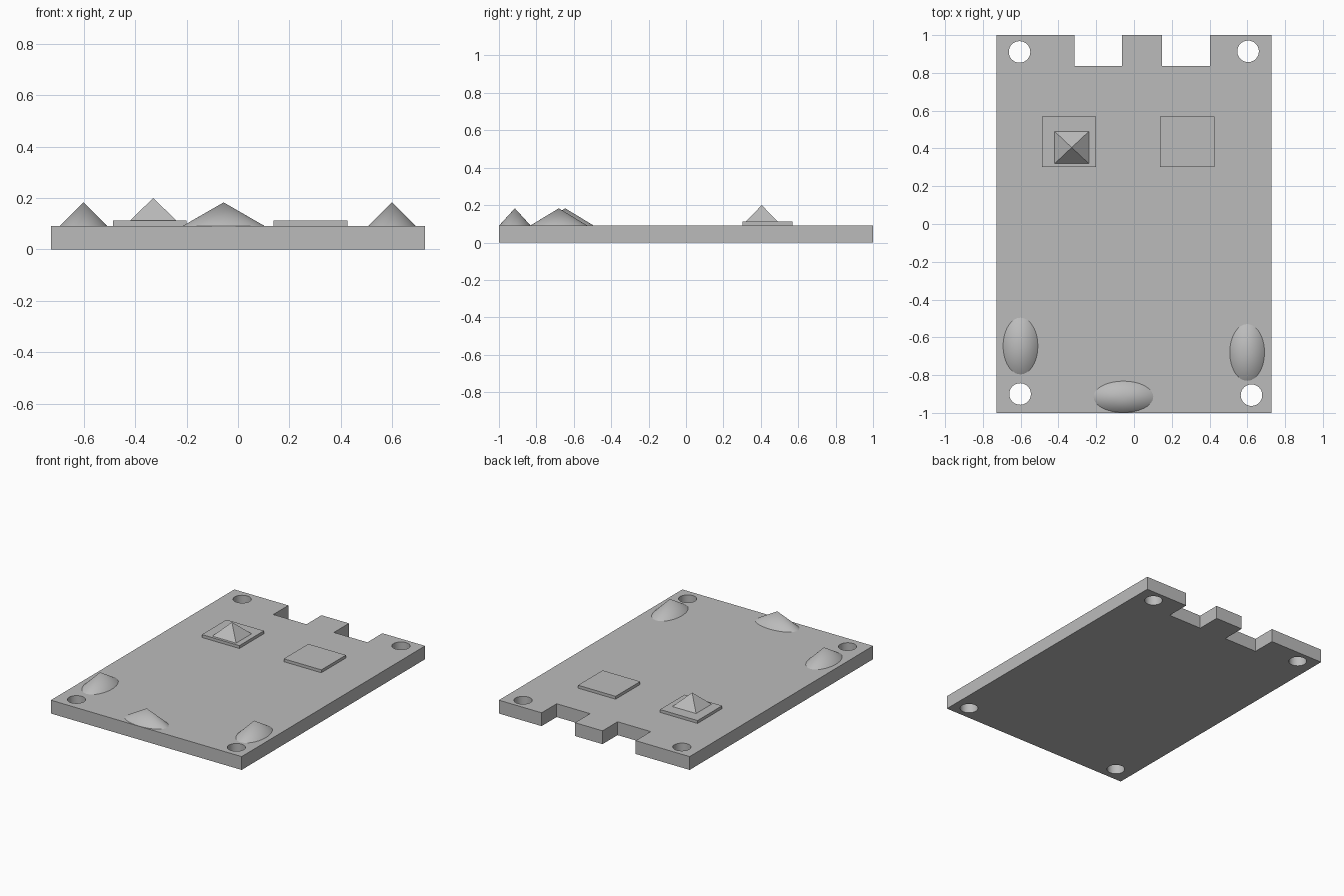
import bpy
import bmesh
from math import radians

cube = bpy.data.objects.get("Cube")
if cube:
    bpy.data.objects.remove(cube, do_unlink=True)

THICK = 0.092     # plate top
PAD_TOP = 0.112   # raised pad top

grey = bpy.data.materials.new("plain grey")
grey.use_nodes = True
grey.diffuse_color = (0.5, 0.5, 0.5, 1)
grey.node_tree.nodes["Principled BSDF"].inputs["Base Color"].default_value = (0.5, 0.5, 0.5, 1)


def finish(name, bm):
    bmesh.ops.recalc_face_normals(bm, faces=bm.faces)
    mesh = bpy.data.meshes.new(name)
    bm.to_mesh(mesh)
    bm.free()
    mesh.materials.append(grey)
    obj = bpy.data.objects.new(name, mesh)
    bpy.context.collection.objects.link(obj)
    return obj


def activate(obj):
    bpy.ops.object.select_all(action='DESELECT')
    obj.select_set(True)
    bpy.context.view_layer.objects.active = obj


def prism(name, outline, z0, z1):
    bm = bmesh.new()
    face = bm.faces.new([bm.verts.new((x, y, z0)) for x, y in outline])
    up = bmesh.ops.extrude_face_region(bm, geom=[face])["geom"]
    verts = [v for v in up if isinstance(v, bmesh.types.BMVert)]
    bmesh.ops.translate(bm, verts=verts, vec=(0, 0, z1 - z0))
    return finish(name, bm)


def box(name, x0, x1, y0, y1, z0, z1):
    return prism(name, [(x0, y0), (x1, y0), (x1, y1), (x0, y1)], z0, z1)


def cone(name, x, y, rx, ry, z0, z1, sides=48, tip=0):
    bm = bmesh.new()
    bmesh.ops.create_cone(bm, cap_ends=True, segments=sides,
                          radius1=1, radius2=tip, depth=z1 - z0)
    bmesh.ops.scale(bm, verts=bm.verts, vec=(rx, ry, 1))
    bmesh.ops.translate(bm, verts=bm.verts, vec=(x, y, (z0 + z1) / 2))
    obj = finish(name, bm)
    activate(obj)
    bpy.ops.object.shade_smooth_by_angle(angle=radians(30))
    return obj


# Plate with two notches in the back edge
W, NOTCH = 0.728, 0.836
outline = [(-W, -1), (W, -1), (W, 1)]
for left, right in ((0.147, 0.402), (-0.316, -0.063)):
    outline += [(right, 1), (right, NOTCH), (left, NOTCH), (left, 1)]
outline.append((-W, 1))
plate = prism("base_plate", outline, 0, THICK)

# Round corner holes
for x, y in ((-0.606, 0.911), (0.604, 0.914), (-0.603, -0.9), (0.622, -0.906)):
    cutter = cone("hole_cutter", x, y, 0.057, 0.057, -0.1, 0.3, sides=40, tip=1)
    # straight cylinder wall: match the upper ring to the lower one
    cutter.hide_render = True
    mod = plate.modifiers.new("hole", 'BOOLEAN')
    mod.operation = 'DIFFERENCE'
    mod.solver = 'EXACT'
    mod.object = cutter
    activate(plate)
    bpy.ops.object.modifier_apply(modifier=mod.name)
    bpy.data.objects.remove(cutter, do_unlink=True)
activate(plate)
bpy.ops.object.shade_smooth_by_angle(angle=radians(30))

# Raised square pads
box("right_pad", -0.487, -0.201, 0.302, 0.57, THICK, PAD_TOP)
box("left_pad", 0.138, 0.425, 0.302, 0.57, THICK, PAD_TOP)

# Four-sided pyramid on the right pad
bm = bmesh.new()
base = [bm.verts.new((x, y, PAD_TOP)) for x, y in
        ((-0.42, 0.32), (-0.239, 0.32), (-0.239, 0.49), (-0.42, 0.49))]
apex = bm.verts.new((-0.33, 0.405, 0.2))
bm.faces.new(base)
for i in range(4):
    bm.faces.new((base[i], base[(i + 1) % 4], apex))
finish("pyramid", bm)

# Oval cones along the front
cone("right_cone", -0.601, -0.646, 0.092, 0.15, THICK, 0.183)
cone("left_cone", 0.599, -0.68, 0.092, 0.15, THICK, 0.183)
cone("front_cone", -0.056, -0.915, 0.158, 0.083, THICK, 0.183)
